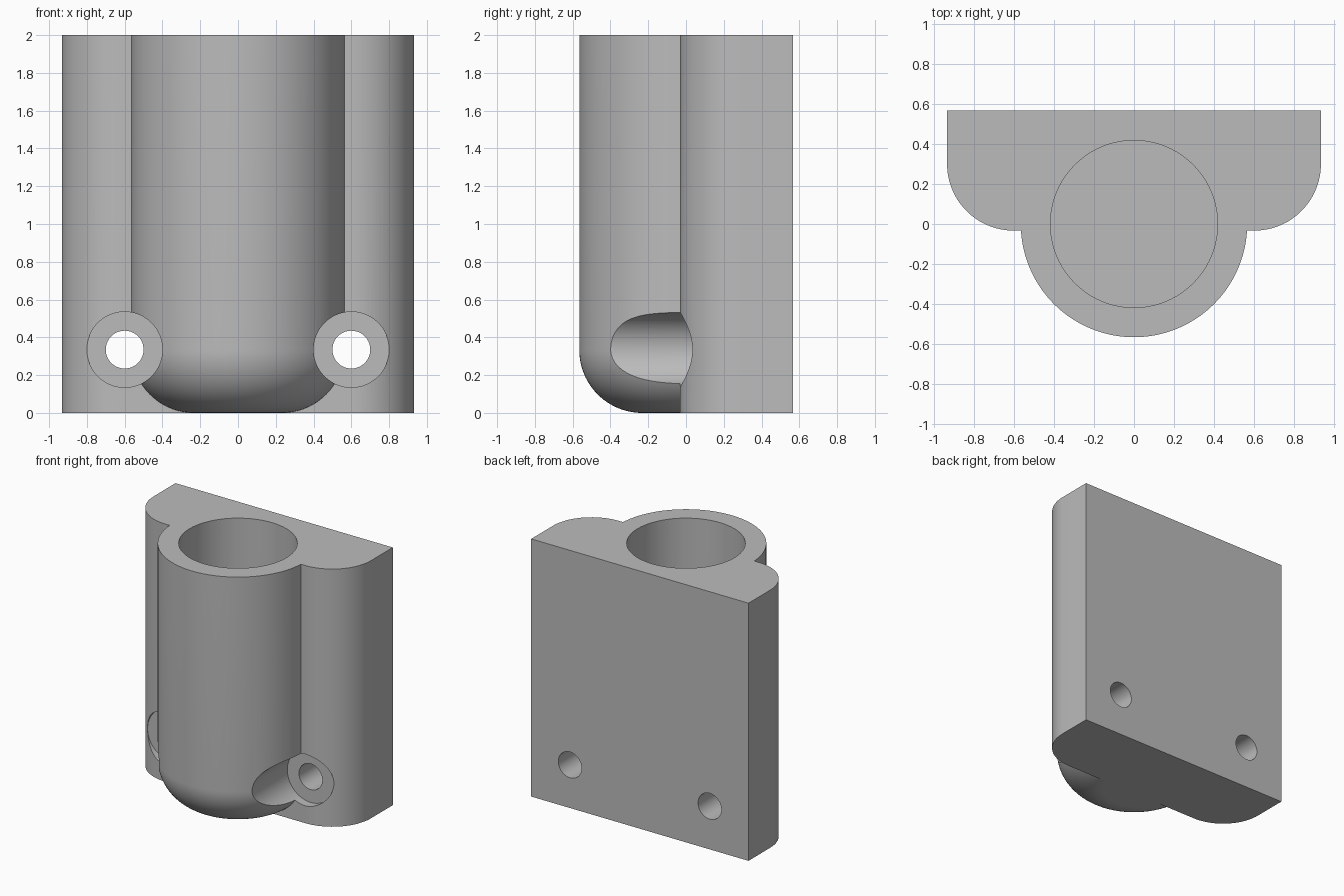
import bpy, bmesh
from math import sin, cos, pi, radians
from mathutils import Matrix

cube = bpy.data.objects.get("Cube")
if cube:
    bpy.data.objects.remove(cube, do_unlink=True)

grey = bpy.data.materials.new("plain_grey")
grey.use_nodes = True
colour = (0.5, 0.5, 0.5, 1)
grey.diffuse_color = colour
grey.node_tree.nodes["Principled BSDF"].inputs["Base Color"].default_value = colour

HEIGHT, BACK, FRONT, HALF = 2.0, 0.566, -0.033, 0.933
TUBE, BORE, ROUND = 0.565, 0.417, 0.333
HOLE_X, HOLE_Z, SEAT_Y = 0.6, 0.335, 0.034


def finish(name, bm):
    bmesh.ops.recalc_face_normals(bm, faces=bm.faces)
    mesh = bpy.data.meshes.new(name)
    bm.to_mesh(mesh)
    bm.free()
    mesh.materials.append(grey)
    obj = bpy.data.objects.new(name, mesh)
    bpy.context.collection.objects.link(obj)
    return obj


def cylinder(name, radius, length, matrix):
    bm = bmesh.new()
    bmesh.ops.create_cone(bm, cap_ends=True, segments=96, radius1=radius,
                          radius2=radius, depth=length, matrix=matrix)
    return finish(name, bm)


def combine(target, other, operation):
    mod = target.modifiers.new(operation.title(), 'BOOLEAN')
    mod.operation, mod.solver, mod.object = operation, 'EXACT', other
    bpy.context.view_layer.objects.active = target
    bpy.ops.object.modifier_apply(modifier=mod.name)
    bpy.data.objects.remove(other, do_unlink=True)


# Mounting plate: flat back, two rounded front corners, extruded upwards
steps = 24
arc = [(HALF - ROUND + ROUND * cos(t), FRONT + ROUND - ROUND * sin(t))
       for t in (pi / 2 * i / steps for i in range(steps + 1))]
half = [(HALF, BACK)] + arc
outline = half + [(-x, y) for x, y in reversed(half)]
bm = bmesh.new()
base = bm.faces.new([bm.verts.new((x, y, 0)) for x, y in outline])
top = bmesh.ops.extrude_face_region(bm, geom=[base])["geom"]
bmesh.ops.translate(bm, vec=(0, 0, HEIGHT),
                    verts=[v for v in top if isinstance(v, bmesh.types.BMVert)])
holder = finish("wall_holder", bm)

# Round tube with a rounded lower edge, spun from its profile
profile = [(0, 0)] + [(TUBE - ROUND + ROUND * sin(t), ROUND - ROUND * cos(t))
                      for t in (pi / 2 * i / steps for i in range(steps + 1))]
profile += [(TUBE, HEIGHT), (0, HEIGHT)]
bm = bmesh.new()
verts = [bm.verts.new((r, 0, z)) for r, z in profile]
edges = [bm.edges.new(pair) for pair in zip(verts, verts[1:])]
bmesh.ops.spin(bm, geom=verts + edges, axis=(0, 0, 1), cent=(0, 0, 0),
               angle=2 * pi, steps=128)
bmesh.ops.remove_doubles(bm, verts=bm.verts, dist=0.0001)
combine(holder, finish("tube", bm), 'UNION')

# Blind bore from the top
BORE_FLOOR = 0.5
combine(holder, cylinder("bore_cutter", BORE, HEIGHT, Matrix.Translation(
    (0, 0, BORE_FLOOR + HEIGHT / 2))), 'DIFFERENCE')

# Screw holes with wide seats on both sides
turn = Matrix.Rotation(radians(90), 4, 'X')
for side in (-1, 1):
    x = side * HOLE_X
    combine(holder, cylinder("seat_cutter", 0.2, 1, Matrix.Translation(
        (x, SEAT_Y - 0.5, HOLE_Z)) @ turn), 'DIFFERENCE')
    combine(holder, cylinder("hole_cutter", 0.1, 3, Matrix.Translation(
        (x, 0, HOLE_Z)) @ turn), 'DIFFERENCE')

# Smooth the curves and keep the edges sharp
bpy.ops.object.select_all(action='DESELECT')
holder.select_set(True)
bpy.context.view_layer.objects.active = holder
bpy.ops.object.shade_smooth_by_angle(angle=radians(25))
